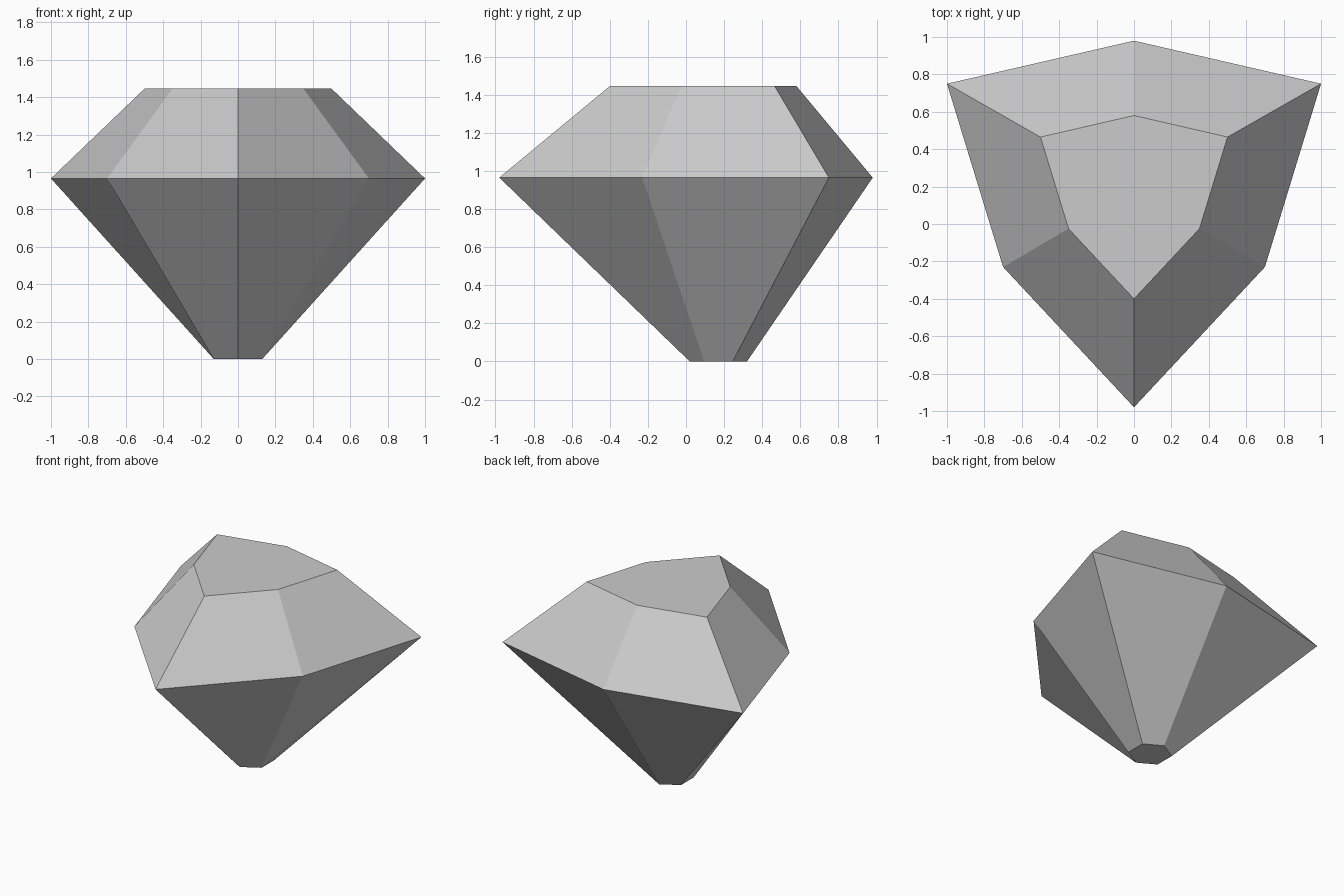
import bpy
import bmesh
from math import sin, cos, pi

cube = bpy.data.objects.get("Cube")
if cube:
    bpy.data.objects.remove(cube, do_unlink=True)

# Stone colour
stone = bpy.data.materials.new("pale_grey_stone")
stone.use_nodes = True
colour = (0.6, 0.6, 0.6, 1)
stone.diffuse_color = colour
stone.node_tree.nodes["Principled BSDF"].inputs["Base Color"].default_value = colour


def mirrored(half):
    """Close a half outline, given front to back, across x = 0."""
    return half + [(-x, y) for x, y in half[-2:0:-1]]


# Outlines of the culet (regular hexagon), girdle and table
culet = [(0.15 * sin(i * pi / 3), 0.17 - 0.15 * cos(i * pi / 3)) for i in range(6)]
girdle = mirrored([(0, -0.98), (0.7, -0.23), (1, 0.75), (0, 0.98)])
table = [(x * 0.5, y * 0.5 + 0.09) for x, y in girdle]

# Flat facets between the three outlines
bm = bmesh.new()
rings = [[bm.verts.new((x, y, z)) for x, y in outline]
         for outline, z in ((culet, 0), (girdle, 0.965), (table, 1.445))]
for low, high in zip(rings, rings[1:]):
    for i in range(6):
        j = (i + 1) % 6
        bm.faces.new((low[i], low[j], high[j], high[i]))
bm.faces.new(rings[0][::-1])
bm.faces.new(rings[-1])
bmesh.ops.recalc_face_normals(bm, faces=bm.faces)

mesh = bpy.data.meshes.new("cut_gem")
bm.to_mesh(mesh)
bm.free()
mesh.materials.append(stone)
gem = bpy.data.objects.new("cut_gem", mesh)
bpy.context.collection.objects.link(gem)
